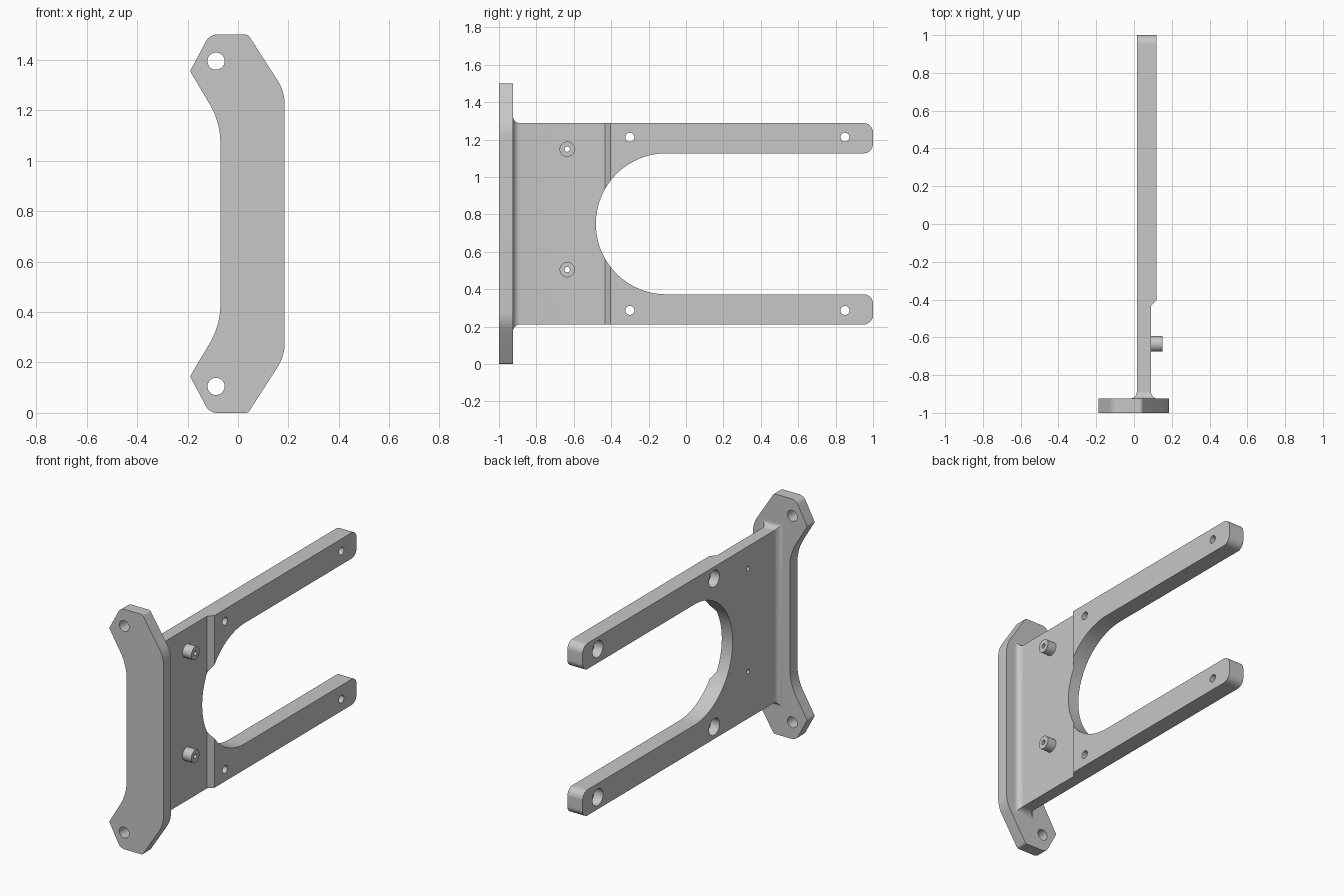
import bpy, bmesh, math
from mathutils import Vector

if "Cube" in bpy.data.objects:
    bpy.data.objects.remove(bpy.data.objects["Cube"])

MID = 0.75  # height of the mirror plane

grey = bpy.data.materials.new("plain grey")
grey.use_nodes = True
grey.diffuse_color = (0.57, 0.57, 0.57, 1)
grey.node_tree.nodes["Principled BSDF"].inputs["Base Color"].default_value = grey.diffuse_color


def rounded(corners):
    """Outline from (a, b, radius) corners, each replaced by a tangent arc."""
    points = []
    for i, (a, b, r) in enumerate(corners):
        p = Vector((a, b))
        if r == 0:
            points.append(p)
            continue
        u = (Vector(corners[i - 1][:2]) - p).normalized()
        v = (Vector(corners[(i + 1) % len(corners)][:2]) - p).normalized()
        half = u.angle(v) / 2
        centre = p + (u + v).normalized() * r / math.sin(half)
        start = (p + u * r / math.tan(half) - centre).normalized()
        end = (p + v * r / math.tan(half) - centre).normalized()
        sweep = math.pi - 2 * half
        steps = max(4, round(sweep * 16))
        for k in range(steps + 1):
            t = sweep * k / steps
            arm = (start * math.sin(sweep - t) + end * math.sin(t)) / math.sin(sweep)
            points.append(centre + arm * r)
    return [p for i, p in enumerate(points) if (p - points[i - 1]).length > 1e-4]


def circle(a, b, r, n=40):
    return [Vector((a + r * math.cos(k * math.tau / n), b + r * math.sin(k * math.tau / n)))
            for k in range(n)]


def prism(name, outline, axis, lo, hi):
    """Extrude a 2D outline along an axis from lo to hi."""
    place = {"x": lambda p, h: (h, p[0], p[1]),
             "y": lambda p, h: (p[0], h, p[1]),
             "z": lambda p, h: (p[0], p[1], h)}[axis]
    bm = bmesh.new()
    base = bm.faces.new([bm.verts.new(place(p, lo)) for p in outline])
    top = bmesh.ops.extrude_face_region(bm, geom=[base])["geom"]
    bmesh.ops.translate(bm, vec=place((0, 0), hi - lo),
                        verts=[g for g in top if isinstance(g, bmesh.types.BMVert)])
    bmesh.ops.recalc_face_normals(bm, faces=bm.faces)
    mesh = bpy.data.meshes.new(name)
    bm.to_mesh(mesh)
    bm.free()
    mesh.materials.append(grey)
    obj = bpy.data.objects.new(name, mesh)
    bpy.context.collection.objects.link(obj)
    return obj


def boolean(obj, tool, operation="DIFFERENCE"):
    """Apply a boolean and discard the tool."""
    bpy.context.view_layer.objects.active = obj
    mod = obj.modifiers.new("cut", "BOOLEAN")
    mod.object, mod.operation, mod.solver = tool, operation, "EXACT"
    bpy.ops.object.modifier_apply(modifier=mod.name)
    bpy.data.objects.remove(tool)


def drill(obj, a, b, r, axis, lo, hi):
    boolean(obj, prism("drill", circle(a, b, r), axis, lo, hi))


def mirrored(upper):
    """Close an upper half outline with its reflection about MID."""
    return upper + [(a, 2 * MID - b, r) for a, b, r in reversed(upper)]


# Mounting flange with angled ears and a bolt hole in each
flange = prism("mounting_flange", rounded(mirrored([
    (-0.07, 1.153, 0.30), (-0.19, 1.355, 0.012), (-0.113, 1.5, 0.05),
    (0.04, 1.5, 0.02), (0.185, 1.275, 0.18)])), "y", -1, -0.925)

# Forked plate: stepped thickness profile crossed with the fork outline
plate = prism("forked_plate", rounded([
    (-0.023, -0.925, 0), (0.128, -0.925, 0), (0.09, -0.925, 0.038),
    (0.09, -0.433, 0), (0.12, -0.403, 0), (0.12, 1, 0),
    (0.015, 1, 0), (0.015, -0.925, 0.038)]), "z", 0, 2 * MID)
fork = prism("fork_outline", rounded(mirrored([
    (-0.925, 1.326, 0), (-0.925, 1.288, 0.038), (1, 1.288, 0.05),
    (1, 1.127, 0.05), (-0.482, 1.127, 0.3769)])), "x", -0.2, 0.3)
boolean(plate, fork, "INTERSECT")

parts = [flange, plate]
for side, name in ((1, "upper"), (-1, "lower")):
    drill(flange, -0.087, MID + side * 0.645, 0.034, "y", -1.1, -0.8)
    # Counterbored arm holes
    for y in (-0.3, 0.85):
        z = MID + side * 0.463
        drill(plate, y, z, 0.024, "x", -0.1, 0.3)
        drill(plate, y, z, 0.052, "x", -0.1, 0.075)
    # Hollow standoff, set above centre, with its hole running through the plate
    y, z = -0.635, MID + 0.077 + side * 0.322
    standoff = prism(name + "_standoff", circle(y, z, 0.041), "x", 0.09, 0.15)
    for obj in (standoff, plate):
        drill(obj, y, z, 0.014, "x", -0.1, 0.3)
    parts.append(standoff)

# Smooth arcs, sharp edges
bpy.ops.object.select_all(action="DESELECT")
for obj in parts:
    obj.select_set(True)
bpy.context.view_layer.objects.active = plate
bpy.ops.object.shade_smooth_by_angle(angle=math.radians(30))
